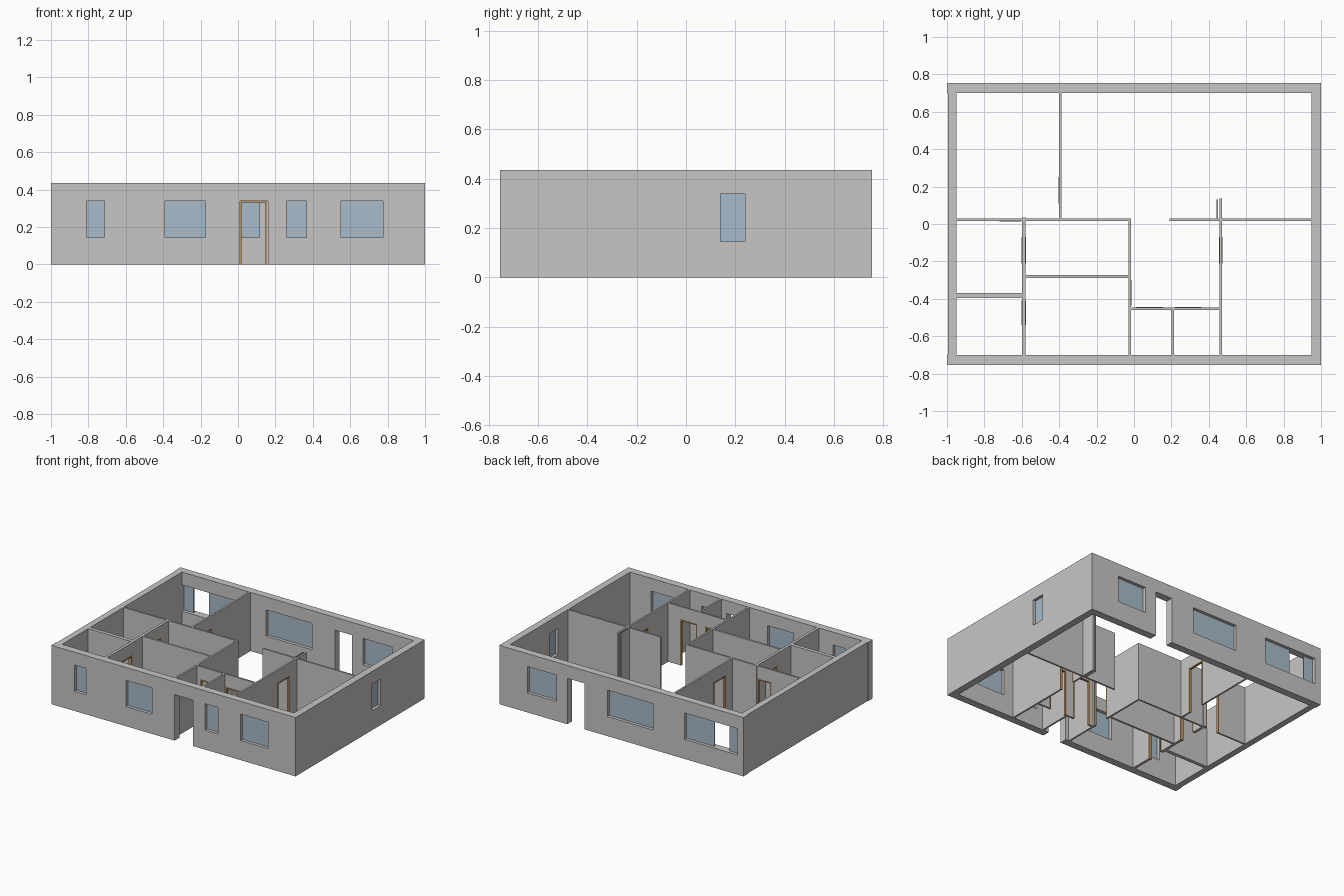
import bpy, bmesh
from mathutils import Vector

cube = bpy.data.objects.get("Cube")
if cube:
    bpy.data.objects.remove(cube, do_unlink=True)

HEIGHT = 0.435
SILL, HEAD = 0.145, 0.34
JAMB = 0.008


def material(name, rgb):
    mat = bpy.data.materials.new(name)
    mat.use_nodes = True
    color = (*rgb, 1)
    mat.diffuse_color = color
    mat.node_tree.nodes["Principled BSDF"].inputs["Base Color"].default_value = color
    return mat


PLASTER = material("warm_grey_plaster", (0.58, 0.565, 0.55))
GLASS = material("pale_blue_glass", (0.39, 0.50, 0.59))
WOOD = material("light_brown_wood", (0.50, 0.30, 0.13))


def boxes(name, bounds, mat):
    """One object made of boxes, each given by its low and high corner."""
    bm = bmesh.new()
    for low, high in bounds:
        low, high = Vector(low), Vector(high)
        verts = bmesh.ops.create_cube(bm, size=1)["verts"]
        for v in verts:
            v.co = (low + high) / 2 + v.co * (high - low)
    mesh = bpy.data.meshes.new(name)
    bm.to_mesh(mesh)
    bm.free()
    mesh.materials.append(mat)
    obj = bpy.data.objects.new(name, mesh)
    bpy.context.collection.objects.link(obj)
    return obj


def span(axis, center, depth, a, b, z0, z1):
    """Box running from a to b along an axis, centred across it."""
    lo, hi = center - depth / 2, center + depth / 2
    if axis == "x":
        return (a, lo, z0), (b, hi, z1)
    return (lo, a, z0), (hi, b, z1)


def wall(name, axis, center, depth, start, end, doors=(), windows=(), framed=True):
    """Straight wall with door and window openings, glass and door frames."""
    obj = boxes(name, [span(axis, center, depth, start, end, 0, HEIGHT)], PLASTER)
    holes = [span(axis, center, depth * 2, a, b, -0.1, HEAD) for a, b in doors]
    holes += [span(axis, center, depth * 2, a, b, SILL, HEAD) for a, b, _ in windows]
    if holes:
        cutter = boxes(name + "_cutter", holes, PLASTER)
        cutter.hide_render = True
        mod = obj.modifiers.new("openings", "BOOLEAN")
        mod.operation = "DIFFERENCE"
        mod.solver = "EXACT"
        mod.object = cutter
        graph = bpy.context.evaluated_depsgraph_get()
        cut_mesh = bpy.data.meshes.new_from_object(obj.evaluated_get(graph))
        obj.modifiers.clear()
        obj.data = cut_mesh
        bpy.data.objects.remove(cutter, do_unlink=True)

    # Glass panes, split around the open part of a sliding window
    panes = []
    for a, b, gap in windows:
        edges = [(a, gap[0]), (gap[1], b)] if gap else [(a, b)]
        panes += [span(axis, center, 0.008, p, q, SILL, HEAD) for p, q in edges]
    if panes:
        boxes(name + "_glass", panes, GLASS)

    # Wooden lining of each doorway
    if framed and doors:
        lining = []
        d = depth + 0.004
        for a, b in doors:
            lining.append(span(axis, center, d, a, a + JAMB, 0, HEAD))
            lining.append(span(axis, center, d, b - JAMB, b, 0, HEAD))
            lining.append(span(axis, center, d, a + JAMB, b - JAMB, HEAD - JAMB, HEAD))
        boxes(name + "_door_frame", lining, WOOD)


# Outer walls
T = 0.055
Y = 0.755 - T / 2
IN = 0.755 - T
wall("front_wall", "x", -Y, T, -1, 1, framed=False, doors=[(0.01, 0.16)],
     windows=[(-0.81, -0.715, None), (-0.39, -0.175, None),
              (0.26, 0.365, None), (0.55, 0.775, None)])
wall("back_wall", "x", Y, T, -1, 1, framed=False, doors=[(0.303, 0.443)],
     windows=[(-0.95, -0.516, (-0.87, -0.746)), (-0.26, 0.115, None),
              (0.533, 0.77, None)])
wall("left_side_wall", "y", 0.974, 0.052, -IN, IN, windows=[(0.14, 0.24, None)])
wall("right_side_wall", "y", -0.972, 0.046, -IN, IN)

# Partitions running across the house
THIN = 0.013
wall("rear_room_partition", "x", 0.022, THIN, -0.95, -0.015, doors=[(-0.72, -0.605)])
wall("kitchen_partition", "x", 0.022, THIN, 0.19, 0.948)
wall("storage_partition", "x", -0.383, 0.027, -0.95, -0.60)
wall("bedroom_partition", "x", -0.28, 0.015, -0.58, -0.028)
wall("entry_partition", "x", -0.452, THIN, -0.016, 0.458,
     doors=[(0.012, 0.155), (0.22, 0.36)])

# Partitions running front to back
wall("rear_divider", "y", -0.395, THIN, 0.028, IN, doors=[(0.11, 0.25)])
wall("corridor_divider", "y", -0.59, 0.02, -IN, 0.035,
     doors=[(-0.54, -0.41), (-0.21, -0.07)])
wall("hall_divider", "y", -0.022, THIN, -IN, 0.028, doors=[(-0.435, -0.30)])
wall("entry_divider", "y", 0.207, THIN, -IN, -0.458)
wall("side_room_divider", "y", 0.464, THIN, -IN, 0.135, doors=[(-0.21, -0.07)])
wall("niche_panel", "y", 0.445, 0.007, 0.028, 0.13)
